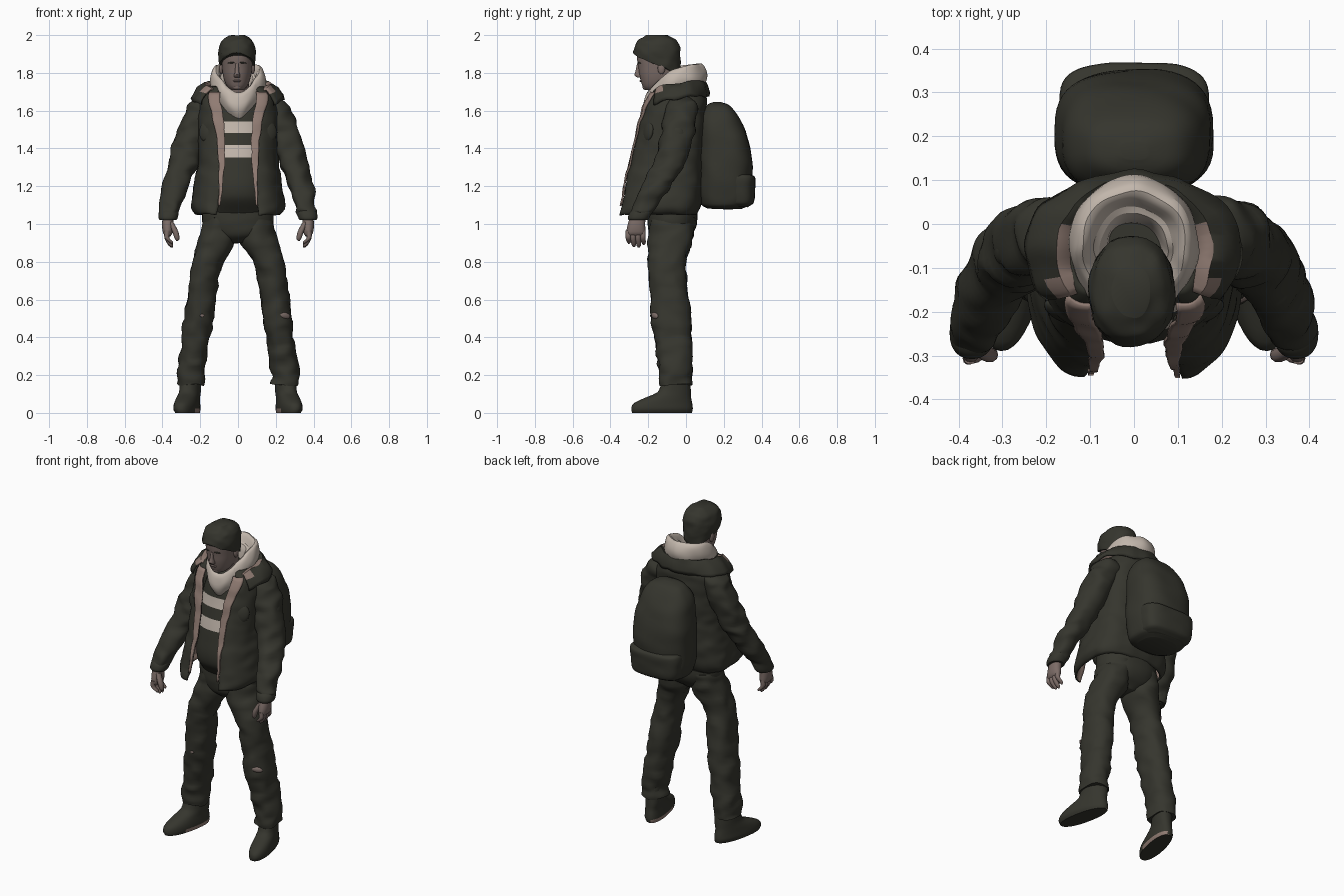
import bpy, bmesh, math
from mathutils import Vector, noise

if "Cube" in bpy.data.objects:
    bpy.data.objects.remove(bpy.data.objects["Cube"])


def material(name, r, g, b):
    m = bpy.data.materials.new(name)
    m.use_nodes = True
    m.diffuse_color = (r, g, b, 1)
    bsdf = m.node_tree.nodes["Principled BSDF"]
    bsdf.inputs["Base Color"].default_value = (r, g, b, 1)
    bsdf.inputs["Roughness"].default_value = 0.9
    return m


OLIVE = material("dark olive cloth", .036, .036, .027)
CREAM = material("cream fleece", .54, .47, .41)
SKIN = material("skin", .20, .15, .135)
LINING = material("pinkish brown lining", .28, .20, .17)
parts = []


def at(rows, z):
    """Smoothly interpolate rows keyed by their first value."""
    n = len(rows)
    z = min(max(z, rows[0][0]), rows[-1][0])
    i = 0
    while i < n - 2 and z > rows[i + 1][0]:
        i += 1
    a, b = rows[i], rows[i + 1]
    p, q = rows[max(i - 1, 0)], rows[min(i + 2, n - 1)]
    h = b[0] - a[0]
    t = (z - a[0]) / h
    out = []
    for k in range(1, len(a)):
        m0 = (b[k] - p[k]) / (b[0] - p[0]) * h
        m1 = (q[k] - a[k]) / (q[0] - a[0]) * h
        out.append((2*t**3 - 3*t*t + 1) * a[k] + (t**3 - 2*t*t + t) * m0
                   + (3*t*t - 2*t**3) * b[k] + (t**3 - t*t) * m1)
    return out


def grid(name, rows, mats, paint=None, closed=True, caps=True, wrinkle=0, freq=11):
    """Skin a list of point rows."""
    bm = bmesh.new()
    vs = []
    for row in rows:
        vs.append([])
        for p in row:
            p = Vector(p)
            if wrinkle:
                p += noise.noise_vector(Vector((p.x, p.y, p.z * 1.7)) * freq) * wrinkle
            vs[-1].append(bm.verts.new(p))
    n = len(rows[0])
    for i in range(len(rows) - 1):
        for j in range(n if closed else n - 1):
            k = (j + 1) % n
            bm.faces.new((vs[i][j], vs[i][k], vs[i + 1][k], vs[i + 1][j]))
    if caps:
        bm.faces.new(vs[0][::-1])
        bm.faces.new(vs[-1])
        bmesh.ops.recalc_face_normals(bm, faces=bm.faces)
    for f in bm.faces:
        f.material_index = paint(f.calc_center_median()) if paint else 0
    me = bpy.data.meshes.new(name)
    bm.to_mesh(me)
    bm.free()
    for m in mats:
        me.materials.append(m)
    ob = bpy.data.objects.new(name, me)
    bpy.context.collection.objects.link(ob)
    parts.append(ob)
    return ob


def power(v, e):
    return math.copysign(abs(v) ** e, v)


def ring(z, x, y, rx, ry, n, e, s=1, shear=0):
    pts = []
    for j in range(n):
        a = math.tau * j / n
        py = y + max(ry, .002) * power(math.sin(a), e)
        px = x + max(rx, .002) * power(math.cos(a), e) + shear * (py + .05)
        pts.append((s * px, py, z))
    return pts


def loft(name, rows, mats, n=32, steps=32, e=.9, s=1, shear=0, **kw):
    """Stack of rounded rings; each row is height, centre x, centre y, radius x, radius y."""
    rows = sorted(rows)
    lo, hi = rows[0][0], rows[-1][0]
    zs = [lo + (hi - lo) * (.5 - .5 * math.cos(math.pi * i / steps)) for i in range(steps + 1)]
    return grid(name, [ring(z, *at(rows, z), n, e, s, shear) for z in zs], mats, **kw)


def thicken(ob, depth):
    m = ob.modifiers.new("thickness", "SOLIDIFY")
    m.thickness, m.offset, m.material_offset = depth, -1, 1


def ball(name, loc, size, mat):
    bpy.ops.mesh.primitive_uv_sphere_add(segments=20, ring_count=12, location=loc)
    ob = bpy.context.object
    ob.name, ob.scale = name, size
    ob.data.materials.append(mat)
    parts.append(ob)
    return ob


# Trousers
loft("trouser_seat", [(.9, 0, -.085, .05, .06), (.94, 0, -.08, .14, .11),
                      (1.0, 0, -.072, .185, .13), (1.12, 0, -.07, .19, .13)], [OLIVE], wrinkle=.004)
LEG = [(1.03, .09, -.07, .085, .115), (.9, .115, -.085, .1, .115), (.8, .163, -.1, .083, .1),
       (.65, .19, -.09, .078, .1), (.5, .207, -.078, .078, .105), (.35, .23, -.065, .07, .095),
       (.25, .245, -.055, .075, .092), (.2, .25, -.055, .071, .085), (.15, .25, -.055, .074, .088)]
BOOT = [(0, .252, -.127, .055, .158), (.02, .255, -.127, .062, .163), (.05, .255, -.122, .06, .155),
        (.08, .255, -.095, .056, .122), (.11, .252, -.062, .054, .088), (.22, .25, -.05, .055, .07)]
ARM = [(1.685, .155, -.02, .02, .04), (1.65, .178, -.022, .065, .07), (1.58, .203, -.025, .085, .085),
       (1.52, .23, -.035, .083, .086), (1.4, .267, -.065, .08, .085), (1.3, .3, -.1, .073, .083),
       (1.2, .332, -.155, .068, .076), (1.12, .352, -.205, .058, .066), (1.08, .362, -.23, .053, .06),
       (1.03, .368, -.25, .047, .053)]
PALM = [(1.06, .367, -.25, .028, .036), (1.0, .372, -.262, .03, .046), (.95, .372, -.266, .024, .05),
        (.935, .37, -.266, .012, .042)]
for side, s in (("left", 1), ("right", -1)):
    loft(side + "_trouser_leg", LEG, [OLIVE], steps=48, s=s, wrinkle=.014)
    loft(side + "_boot", BOOT, [OLIVE, LINING], s=s, shear=-.2, steps=24,
         paint=lambda c: int(c.z < .022 and abs(c.x) < .23))
    loft(side + "_sleeve", ARM, [OLIVE], steps=56, s=s, wrinkle=.016)
    loft(side + "_sleeve_cuff", [(1.02, .37, -.253, .044, .05), (1.03, .37, -.252, .05, .056),
                                 (1.06, .366, -.24, .052, .059), (1.075, .363, -.232, .046, .052)],
         [OLIVE], steps=10, s=s)
    # Hands
    loft(side + "_palm", PALM, [SKIN], n=20, steps=14, s=s)
    for k, drop in enumerate((.895, .878, .875, .89)):
        y = -.306 + .026 * k
        loft(f"{side}_finger_{k + 1}", [(.965, .374, y, .014, .014), (.925, .376, y, .013, .014),
             (drop + .01, .355, y + .004, .012, .012), (drop, .35, y + .004, .004, .004)],
             [SKIN], n=10, steps=10, s=s)
    loft(side + "_thumb", [(1.01, .356, -.285, .014, .016), (.96, .332, -.298, .016, .017),
         (.92, .322, -.298, .012, .013), (.91, .322, -.298, .004, .004)], [SKIN], n=10, steps=10, s=s)
    # Pockets on the chest and sleeve
    flap = ball(side + "_chest_pocket", (s * .165, -.2, 1.49), (.045, .02, .055), OLIVE)
    flap.rotation_euler = (-.15, 0, s * .5)
    ball(side + "_sleeve_pocket", (s * .3, -.05, 1.47), (.022, .045, .05), OLIVE)
    ball(side + "_ear", (s * .083 - .005, -.13, 1.825), (.012, .02, .032), SKIN)

rip = ball("left_knee_rip", (.248, -.165, .515), (.032, .012, .017), SKIN)
rip.rotation_euler = (0, .2, .5)
ball("right_knee_rip", (-.19, -.185, .515), (.012, .005, .008), SKIN)

# Striped shirt
loft("striped_shirt", [(1.05, 0, -.075, .17, .12), (1.15, 0, -.095, .175, .175), (1.3, 0, -.09, .175, .17),
                       (1.5, 0, -.07, .17, .145), (1.65, 0, -.06, .13, .12), (1.72, 0, -.06, .09, .08)],
     [OLIVE, CREAM], steps=64, paint=lambda c: int(1.355 < c.z < 1.415 or 1.485 < c.z < 1.545))

# Open jacket: half width, back, front edge depth, front edge spacing
JACKET = [(1.05, .225, .055, -.35, .112), (1.075, .245, .07, -.345, .108), (1.11, .248, .08, -.335, .1),
          (1.2, .235, .09, -.32, .09), (1.35, .212, .095, -.285, .078), (1.5, .21, .103, -.25, .08),
          (1.6, .205, .107, -.225, .092), (1.68, .185, .105, -.19, .105), (1.73, .14, .08, -.15, .09)]
MID = -.08


def jacket_row(z, n=22):
    hw, back, front, gap = at(JACKET, z)
    half = []
    for j in range(n):
        a = math.pi / 2 * (1 - j / n)
        half.append((gap + (hw - gap) * math.cos(a) ** .85, MID + (front - MID) * math.sin(a) ** .85, z))
    for j in range(n):
        a = math.pi / 2 * j / n
        half.append((hw * math.cos(a) ** .75, MID + (back - MID) * math.sin(a) ** .75, z))
    return half + [(0, back, z)] + [(-x, y, w) for x, y, w in half[::-1]]


jacket = grid("jacket_body", [jacket_row(1.05 + .68 * i / 50) for i in range(51)], [OLIVE, LINING],
              closed=False, caps=False, wrinkle=.007)
thicken(jacket, .012)

# Turned-back lapels lying on the jacket front
LAPEL = [(1.1, .003), (1.2, .012), (1.35, .028), (1.5, .042), (1.6, .052), (1.7, .055)]
for side, s in (("left", 1), ("right", -1)):
    rows = []
    for i in range(31):
        z = 1.1 + .6 * i / 30
        hw, back, front, gap = at(JACKET, z)
        width = at(LAPEL, z)[0]
        row = []
        for j in range(7):
            x = gap - .008 + (width + .008) * j / 6
            c = max(0, (x - gap) / (hw - gap)) ** (1 / .85)
            row.append((s * x, MID + (front - MID) * (1 - c * c) ** .425 - .012, z))
        rows.append(row[::s])
    thicken(grid(side + "_lapel", rows, [LINING], closed=False, caps=False, wrinkle=.007), .009)

# Flared jacket collar
FLARE = [(.25, .18, 1.675), (.245, .183, 1.695), (.215, .175, 1.735), (.18, .16, 1.76), (.15, .14, 1.75), (.13, .12, 1.71)]
rows = []
for rx, ry, z in FLARE:
    row = []
    for j in range(49):
        a = math.radians(-128 + 256 * j / 48)
        dip = .04 * (abs(a) / 2.2) ** 3
        row.append((-rx * math.sin(a), -.06 + ry * math.cos(a), z - dip))
    rows.append(row)
collar = grid("jacket_collar", rows, [OLIVE, LINING], closed=False, caps=False, wrinkle=.012, freq=14,
              paint=lambda c: int(abs(c.x) < .185 and c.y < 0))
thicken(collar, .012)

# Lowered hood: radius and height around the neck, dipping to a V in front
HOOD = [(.062, 1.70), (.07, 1.77), (.09, 1.805), (.102, 1.795), (.115, 1.835), (.135, 1.852),
        (.155, 1.84), (.168, 1.805), (.172, 1.77), (.158, 1.73), (.13, 1.69)]
rows = []
for r, z in HOOD[::-1]:
    row = []
    for j in range(64):
        a = math.tau * j / 64
        f = (1 - math.cos(a)) / 2
        row.append((-r * .9 * math.sin(a) * (1 - .25 * f ** 3), -.06 + r * math.cos(a), z - .15 * f ** 2.5))
    rows.append(row)
hood = grid("hood", rows, [CREAM], caps=False, wrinkle=.01, freq=13)
hood.modifiers.new("soften", "SUBSURF").levels = 1

# Head
HEAD = [(1.71, -.005, -.165, .035, .05), (1.725, -.005, -.16, .05, .068), (1.75, -.005, -.152, .064, .085),
        (1.79, -.005, -.147, .075, .1), (1.83, -.005, -.147, .08, .105), (1.88, -.005, -.15, .083, .11),
        (1.92, -.005, -.15, .082, .109), (1.96, -.005, -.15, .066, .09), (1.985, -.005, -.15, .03, .045)]
loft("neck", [(1.62, 0, -.08, .06, .06), (1.78, 0, -.105, .056, .065)], [SKIN], steps=6)
loft("head", HEAD, [SKIN], n=40, steps=32, e=.92)
loft("nose", [(1.775, -.005, -.245, .014, .012), (1.787, -.005, -.25, .017, .024),
              (1.8, -.005, -.25, .012, .02), (1.85, -.005, -.25, .008, .009)], [SKIN], n=14, steps=10)
ball("mouth", (-.005, -.237, 1.757), (.022, .009, .006), SKIN)
ball("chin", (-.005, -.212, 1.725), (.024, .018, .016), SKIN)
for side, s in (("left", 1), ("right", -1)):
    brow = ball(side + "_eyebrow", (s * .032 - .005, -.247, 1.853), (.021, .008, .004), OLIVE)
    brow.rotation_euler = (0, s * .1, s * .3)

# Short hair with a lower hairline at the back
rows = []
for i in range(21):
    row = []
    u = math.sin(math.pi / 2 * i / 20)
    for j in range(40):
        a = math.tau * j / 40
        back = (1 + math.sin(a)) / 2
        z = 1.905 - .115 * back ** .8 + (.08 + .115 * back ** .8) * u
        x, y, rx, ry = at(HEAD, z)
        puff = .011 + .006 * (1 - back)
        row.append((x + (rx + puff) * power(math.cos(a), .92), y + (ry + puff) * power(math.sin(a), .92), z + .014 * u))
    rows.append(row)
grid("hair", rows, [OLIVE], wrinkle=.006, freq=20)

# Backpack
PACK = [(1.08, 0, .2, .11, .09), (1.1, 0, .205, .155, .125), (1.2, 0, .208, .177, .138), (1.35, 0, .21, .18, .14),
        (1.48, 0, .195, .17, .125), (1.56, 0, .18, .15, .105), (1.61, 0, .175, .118, .075),
        (1.635, 0, .172, .08, .05), (1.645, 0, .17, .03, .02)]
loft("backpack", PACK, [OLIVE], n=48, steps=40, e=.72, wrinkle=.006, freq=7)
loft("backpack_pocket", [(1.09, 0, .265, .125, .06), (1.11, 0, .27, .155, .087), (1.2, 0, .27, .168, .096),
                         (1.25, 0, .268, .168, .096), (1.262, 0, .26, .16, .08)],
     [OLIVE], n=48, steps=20, e=.6, wrinkle=.004)

# Smooth shading with crisp hems
bpy.ops.object.select_all(action="DESELECT")
for ob in parts:
    ob.select_set(True)
bpy.context.view_layer.objects.active = parts[0]
bpy.ops.object.shade_smooth_by_angle(angle=math.radians(50))
